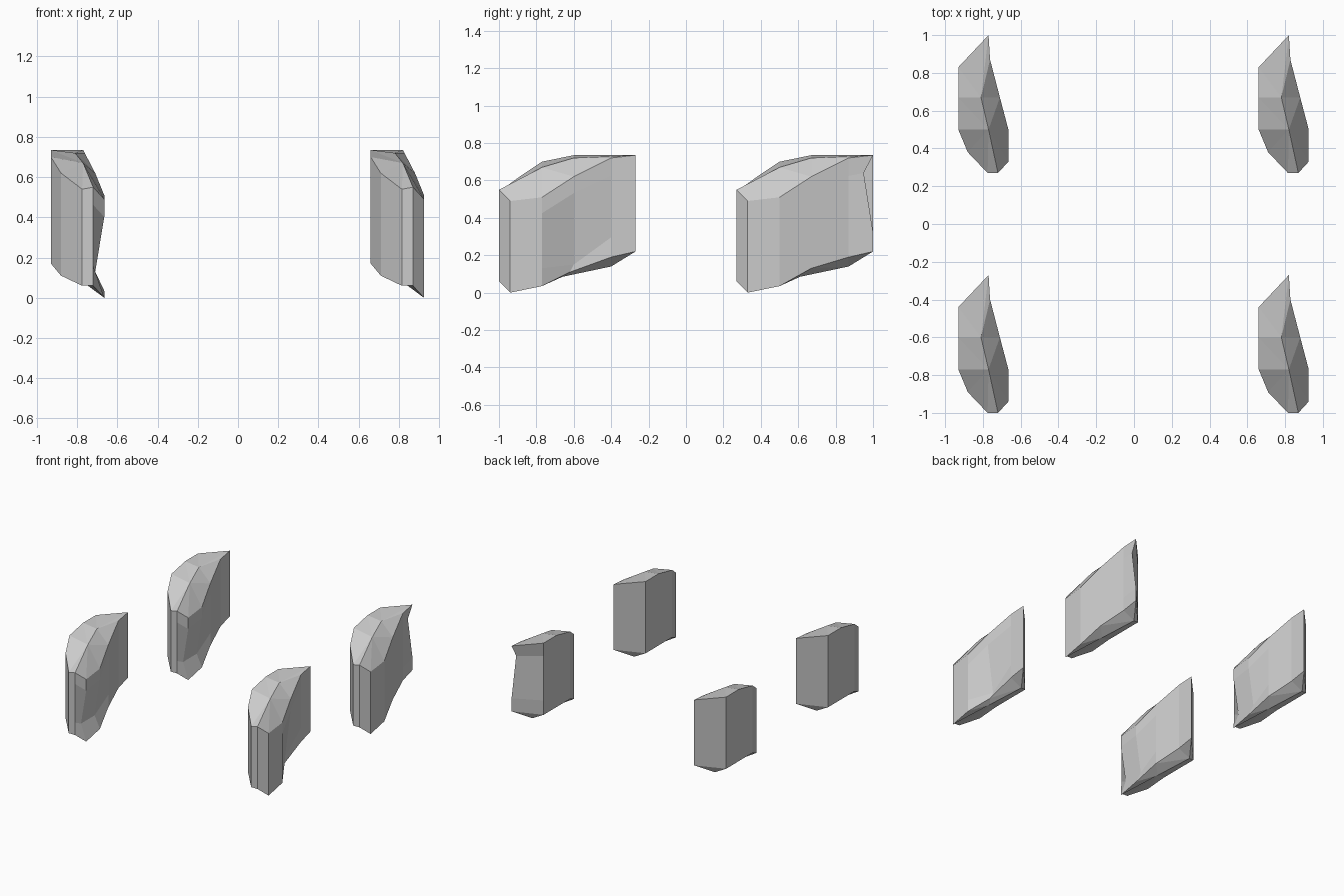
import bpy, bmesh
from mathutils import Vector

if "Cube" in bpy.data.objects:
    bpy.data.objects.remove(bpy.data.objects["Cube"])

# plan outline of one stone: x, y, top z, bottom z
OUTLINE = [
    (-0.775, -1.00, 0.54, 0.06), (-0.72, -1.00, 0.55, 0.06),
    (-0.665, -0.94, 0.49, 0.00), (-0.665, -0.77, 0.51, 0.035),
    (-0.71, -0.60, 0.62, 0.13), (-0.762, -0.40, 0.72, 0.19),
    (-0.77, -0.27, 0.735, 0.22), (-0.93, -0.44, 0.735, 0.17),
    (-0.93, -0.60, 0.735, 0.17), (-0.93, -0.77, 0.70, 0.17),
    (-0.88, -0.89, 0.62, 0.11),
]
TOP_RIDGE = [(-0.77, -0.77, 0.67), (-0.81, -0.60, 0.72)]
BOTTOM_RIDGE = [(-0.78, -0.66, 0.085), (-0.86, -0.40, 0.14)]
N = len(OUTLINE)


def cap(bm, ring, ridge):
    """Close a ring with facets running to a two-point ridge."""
    a, b = [bm.verts.new(p) for p in ridge]
    near = lambda i: b if 5 <= i % N <= 8 else a
    for i in range(N):
        j = (i + 1) % N
        p, q = near(i), near(j)
        bm.faces.new([ring[i], ring[j], q])
        if p is not q:
            bm.faces.new([ring[i], q, p])


def stone(name, offset, dents):
    """dents: {(ring, index): position}; ring 1 = shoulder, ring 2 = waist."""
    bm = bmesh.new()
    rings = []
    for r, t in enumerate((1.0, 0.82, 0.2, 0.0)):
        ring = []
        for i, (x, y, zt, zb) in enumerate(OUTLINE):
            ring.append(bm.verts.new(dents.get((r, i), (x, y, zb + (zt - zb) * t))))
        rings.append(ring)
    # side walls
    for up, low in zip(rings, rings[1:]):
        for i in range(N):
            j = (i + 1) % N
            bm.faces.new([up[i], up[j], low[j], low[i]])
    cap(bm, rings[0], TOP_RIDGE)
    cap(bm, rings[3], BOTTOM_RIDGE)
    bmesh.ops.recalc_face_normals(bm, faces=bm.faces)
    bmesh.ops.translate(bm, verts=bm.verts, vec=Vector(offset))
    me = bpy.data.meshes.new(name)
    bm.to_mesh(me)
    bm.free()
    ob = bpy.data.objects.new(name, me)
    bpy.context.collection.objects.link(ob)


# chipped places that make the four stones differ
waist = {(2, 2): (-0.71, -0.94, 0.13), (2, 3): (-0.71, -0.77, 0.13)}
hollow = {(2, 4): (-0.76, -0.60, 0.15), (3, 4): (-0.75, -0.62, 0.11)}
notch = {(1, 6): (-0.775, -0.32, 0.64)}

stone("stone_front_left", (0, 0, 0), waist)
stone("stone_back_left", (0, 1.27, 0), waist)
stone("stone_front_right", (1.59, 0, 0), hollow)
stone("stone_back_right", (1.59, 1.27, 0), notch)
